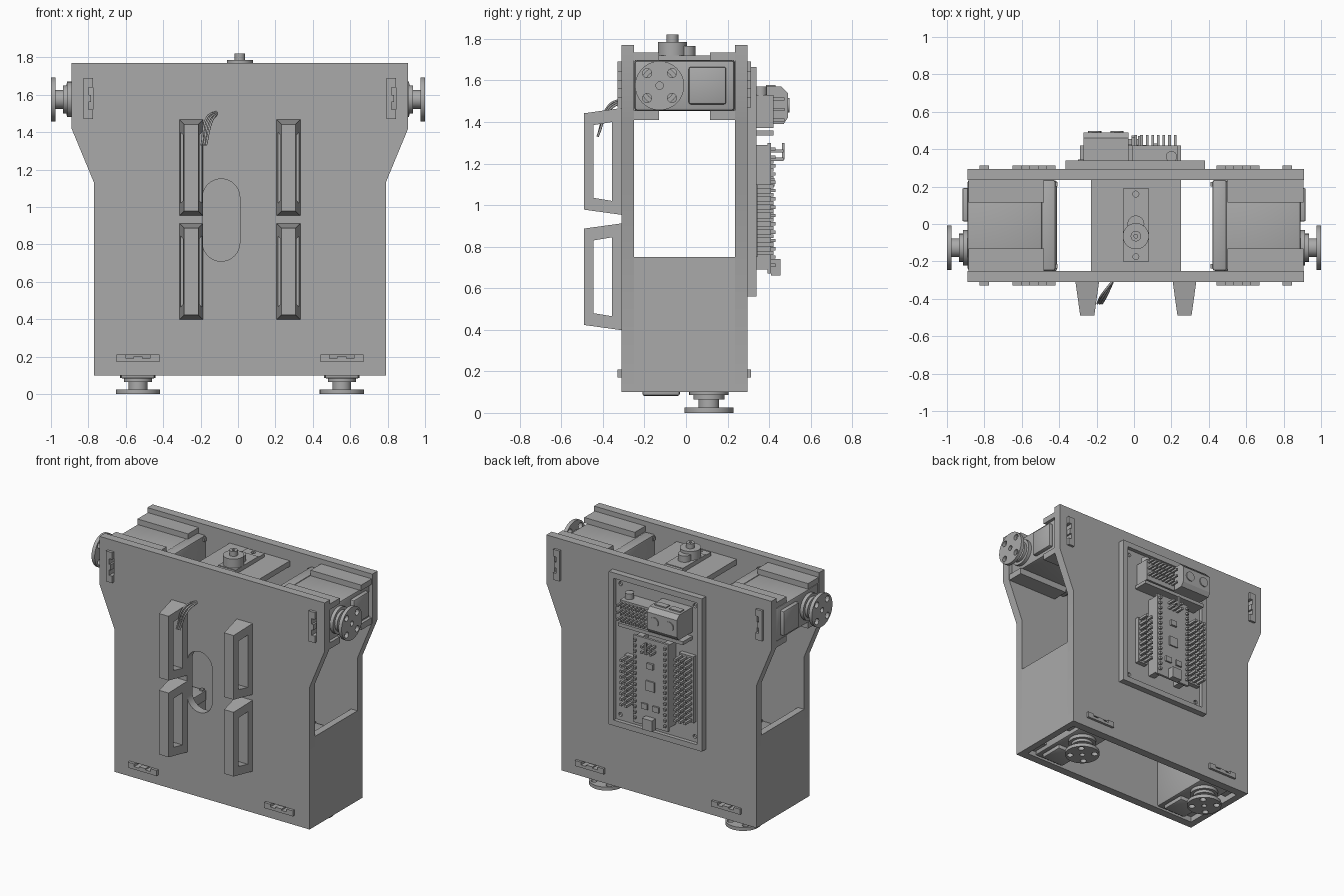
import bpy, bmesh, math
from mathutils import Matrix, Vector

if "Cube" in bpy.data.objects:
    bpy.data.objects.remove(bpy.data.objects["Cube"])

GREY = bpy.data.materials.new("plain grey")
GREY.use_nodes = True
colour = (0.4, 0.4, 0.4, 1)
GREY.diffuse_color = colour
GREY.node_tree.nodes["Principled BSDF"].inputs["Base Color"].default_value = colour


def finish(name, mesh, M=None):
    """Orient, shade and link a mesh as a named part."""
    if M is not None:
        mesh.transform(M)
    bm = bmesh.new()
    bm.from_mesh(mesh)
    bmesh.ops.remove_doubles(bm, verts=bm.verts, dist=1e-5)
    bmesh.ops.recalc_face_normals(bm, faces=bm.faces)
    bm.to_mesh(mesh)
    bm.free()
    mesh.shade_smooth()
    mesh.set_sharp_from_angle(angle=math.radians(30))
    mesh.materials.clear()
    mesh.materials.append(GREY)
    ob = bpy.data.objects.new(name, mesh)
    bpy.context.collection.objects.link(ob)
    return ob


def boxes(name, ranges, M=None, bevel=0):
    """One object from (x0, x1, y0, y1, z0, z1) blocks."""
    bm = bmesh.new()
    for x0, x1, y0, y1, z0, z1 in ranges:
        T = Matrix.Translation(((x0 + x1) / 2, (y0 + y1) / 2, (z0 + z1) / 2))
        bmesh.ops.create_cube(bm, size=1, matrix=T @ Matrix.Diagonal((x1 - x0, y1 - y0, z1 - z0, 1)))
    if bevel:
        bmesh.ops.bevel(bm, geom=bm.edges[:], offset=bevel, segments=2, profile=0.5, affect='EDGES')
    mesh = bpy.data.meshes.new(name)
    bm.to_mesh(mesh)
    bm.free()
    return finish(name, mesh, M)


def plate(name, outlines, w0, w1, axis='z', M=None):
    """Extrude nested outlines; inner outlines become holes."""
    cu = bpy.data.curves.new(name, 'CURVE')
    cu.dimensions, cu.fill_mode, cu.extrude = '2D', 'BOTH', (w1 - w0) / 2
    for pts in outlines:
        sp = cu.splines.new('POLY')
        sp.points.add(len(pts) - 1)
        for p, (u, v) in zip(sp.points, pts):
            p.co = (u, v, 0, 1)
        sp.use_cyclic_u = True
    tmp = bpy.data.objects.new(name + "_outline", cu)
    bpy.context.collection.objects.link(tmp)
    dg = bpy.context.evaluated_depsgraph_get()
    mesh = bpy.data.meshes.new_from_object(tmp.evaluated_get(dg))
    bpy.data.objects.remove(tmp)
    mid = (w0 + w1) / 2
    for vert in mesh.vertices:
        u, v, w = vert.co
        w += mid
        vert.co = {'x': (w, u, v), 'y': (u, w, v), 'z': (u, v, w)}[axis]
    return finish(name, mesh, M)


def rect(u0, u1, v0, v1):
    return [(u0, v0), (u1, v0), (u1, v1), (u0, v1)]


def circle(u, v, r, n=32):
    return [(u + r * math.cos(2 * math.pi * i / n), v + r * math.sin(2 * math.pi * i / n)) for i in range(n)]


# Front and back panels with clip slots, and a cable slot in the front
CX = 0.01
right_edge = [(0.78, 0.1), (0.78, 1.13), (0.9, 1.42), (0.9, 1.77)]
outline = [(CX + x, z) for x, z in right_edge] + [(CX - x, z) for x, z in reversed(right_edge)]
slots = []
for s in (-1, 1):
    slots.append(rect(CX + s * 0.81 - 0.025, CX + s * 0.81 + 0.025, 1.47, 1.69))
    slots.append(rect(CX + s * 0.545 - 0.115, CX + s * 0.545 + 0.115, 0.17, 0.21))
cable = [(-0.09 + 0.1 * math.cos(a), (1.05 if k < 17 else 0.81) + 0.1 * math.sin(a))
         for k in range(34) for a in [math.pi * (k if k < 17 else k - 1) / 16]]
plate("front_panel", [outline, cable] + slots, -0.31, -0.25, 'y')
plate("back_panel", [outline] + slots, 0.235, 0.295, 'y')

# Lower side walls
for s, side in ((-1, "right"), (1, "left")):
    xs = sorted((CX + s * 0.78, CX + s * 0.73))
    boxes(side + "_side_wall", [(*xs, -0.251, 0.236, 0.1, 0.75)])

# Clips standing in the panel slots
for face, ya, yb in (("front", -0.33, -0.27), ("back", 0.255, 0.312)):
    for i, sl in enumerate(slots):
        (u0, v0), (u1, v1) = sl[0], sl[2]
        if u1 - u0 > v1 - v0:
            bits = [(u0, u1, v0, v0 + 0.02), (u0, u0 + 0.05, v0, v1),
                    (u1 - 0.05, u1, v0, v1), (u0 + 0.09, u1 - 0.09, v0, v1 - 0.01)]
        else:
            bits = [(u0, u0 + 0.025, v0, v1), (u0, u1, v0, v0 + 0.05),
                    (u0, u1, v1 - 0.05, v1), (u0, u1 - 0.012, v0 + 0.09, v1 - 0.09)]
        boxes(f"{face}_clip_{i}", [(a, b, ya, yb, c, d) for a, b, c, d in bits])


def servo(name, M):
    """Servo in its own frame: front face at w = 0, disc horn pointing +w."""
    boxes(name + "_case", [(-0.24, 0.24, -0.12, 0.12, -0.4, 0)], M, 0.012)
    boxes(name + "_rear_case", [(-0.243, 0.243, -0.123, 0.123, -0.47, -0.395)], M, 0.012)
    boxes(name + "_cover", [(0.02, 0.2, -0.09, 0.09, -0.01, 0.028)], M, 0.01)
    u = -0.12
    plate(name + "_boss", [circle(u, 0, 0.095)], -0.01, 0.025, 'z', M)
    plate(name + "_collar", [circle(u, 0, 0.075)], 0.025, 0.045, 'z', M)
    plate(name + "_shaft", [circle(u, 0, 0.05)], 0.045, 0.087, 'z', M)
    holes = [circle(u + dx * 0.06, dy * 0.06, 0.022, 16) for dx in (-1, 1) for dy in (-1, 1)]
    plate(name + "_horn", [circle(u, 0, 0.118, 48), circle(u, 0, 0.018, 16)] + holes, 0.085, 0.11, 'z', M)
    screws = [(a - 0.012, a + 0.012, b - 0.012, b + 0.012, -0.48, -0.46) for a in (-0.22, 0.22) for b in (-0.1, 0.1)]
    boxes(name + "_screws", screws, M)


def frame(u, v, w, origin):
    M = Matrix((u, v, w)).transposed().to_4x4()
    M.translation = Vector(origin)
    return M


# Shoulder servos with rails, and hip servos with side rails
for s, side in ((-1, "right"), (1, "left")):
    servo(side + "_shoulder_servo", frame((0, 1, 0), (0, 0, 1), (s, 0, 0), (s * 0.89, -0.007, 1.575)))
    x0, x1 = sorted((CX + s * 0.49, CX + s * 0.895))
    boxes(side + "_shoulder_rails", [(x0, x1, y0, y1, z0, z1)
          for y0, y1 in ((-0.251, -0.13), (0.115, 0.236))
          for z0, z1 in ((1.41, 1.455), (1.695, 1.735))])
    hx = CX + s * 0.545
    servo(side + "_hip_servo", frame((0, -1, 0), (1, 0, 0), (0, 0, -1), (hx, -0.01, 0.11)))
    x0, x1 = sorted((hx + s * 0.12, CX + s * 0.735))
    boxes(side + "_hip_rails", [(x0, x1, -0.251, -0.13, 0.14, 0.52), (x0, x1, 0.115, 0.236, 0.14, 0.52)])

# Neck bridge with its small servo
boxes("neck_bridge", [(-0.23, 0.25, -0.251, 0.236, 1.65, 1.69)])
boxes("neck_servo_case", [(-0.06, 0.08, -0.14, 0.12, 1.46, 1.72)])
plate("neck_servo_flange", [rect(-0.06, 0.08, -0.2, 0.19), circle(CX, 0.16, 0.016, 12),
                            circle(CX, -0.175, 0.016, 12)], 1.69, 1.715)
plate("neck_gearbox", [circle(CX, -0.065, 0.07)], 1.71, 1.785)
plate("neck_gearbox_step", [circle(CX, 0.0, 0.045)], 1.71, 1.765)
plate("neck_shaft", [circle(CX, -0.065, 0.028, 20), circle(CX, -0.065, 0.01, 12)], 1.78, 1.82)

# Tapered front handles
for x, side in ((-0.25, "right"), (0.27, "left")):
    for z, level in ((0.655, "lower"), (1.21, "upper")):
        outer = [(-0.309, -0.257), (-0.309, 0.257), (-0.49, 0.232), (-0.49, -0.232)]
        inner = [(-0.355, -0.19), (-0.355, 0.19), (-0.445, 0.175), (-0.445, -0.175)]
        ob = plate(f"{side}_{level}_handle", [outer, inner], -0.063, 0.063, 'x')
        for v in ob.data.vertices:
            v.co.x = x + v.co.x * (1 - 0.4 * (-0.309 - v.co.y) / 0.18)
            v.co.z += z

# Loose wires at the upper handle
for i in range(3):
    cu = bpy.data.curves.new("wire", 'CURVE')
    cu.dimensions, cu.bevel_depth, cu.bevel_resolution = '3D', 0.006, 2
    sp = cu.splines.new('BEZIER')
    sp.bezier_points.add(2)
    d = i * 0.012
    for p, co in zip(sp.bezier_points, ((-0.11, -0.3, 1.51 - d / 3), (-0.165 + d, -0.37, 1.48 - d), (-0.195 + d, -0.425, 1.33))):
        p.co = co
        p.handle_left_type = p.handle_right_type = 'AUTO'
    cu.materials.append(GREY)
    bpy.context.collection.objects.link(bpy.data.objects.new(f"wire_{i}", cu))

# Electronics tray and base board
plate("tray_rim", [rect(-0.365, 0.38, 0.56, 1.665), rect(-0.325, 0.34, 0.6, 1.625)], 0.29, 0.34, 'y')
corners = [circle(x, z, 0.015, 12) for x in (-0.29, 0.305) for z in (0.64, 1.585)]
plate("base_board", [rect(-0.325, 0.34, 0.6, 1.625)] + corners, 0.29, 0.312, 'y')


def pins(name, xs, zs, y0, y1, r=0.009):
    boxes(name, [(x - r, x + r, y0, y1, z - r, z + r) for x in xs for z in zs])


# Controller board on socket strips
boxes("controller_sockets", [(x - 0.025, x + 0.025, 0.31, 0.395, 0.69, 1.29) for x in (-0.115, 0.105)])
boxes("controller_board", [(-0.145, 0.135, 0.393, 0.41, 0.67, 1.3)])
rows = [0.71 + 0.04 * i for i in range(15)]
pins("controller_pins", (-0.125, 0.115), rows, 0.4, 0.43, 0.008)
boxes("usb_port", [(-0.045, 0.035, 0.408, 0.455, 0.66, 0.74)])
boxes("controller_chips", [(-0.075, -0.025, 0.408, 0.422, 0.79, 0.83), (0.015, 0.065, 0.408, 0.422, 0.79, 0.83),
                           (-0.04, 0.03, 0.408, 0.42, 0.93, 1.0), (-0.03, 0.02, 0.408, 0.425, 1.09, 1.13)])
pins("programming_pins", (-0.04, -0.005, 0.03), (1.22, 1.26), 0.4, 0.47, 0.008)
boxes("bent_pins", [(-0.013, 0.003, 0.462, 0.474, 1.22, 1.3)])

# Header rows beside the controller
boxes("header_bases", [(-0.3, -0.185, 0.31, 0.345, 0.75, 1.23), (0.17, 0.25, 0.31, 0.345, 0.75, 1.1)])
pins("wide_header", (-0.28, -0.242, -0.205), [0.77 + 0.04 * i for i in range(12)], 0.34, 0.42)
pins("narrow_header", (0.19, 0.23), [0.77 + 0.04 * i for i in range(9)], 0.34, 0.42)

# Power terminal and sensor breakout
plate("terminal_block", [[(0.31, 1.39), (0.47, 1.39), (0.49, 1.42), (0.49, 1.54), (0.46, 1.57), (0.31, 1.57)]],
      -0.27, -0.03, 'x')
boxes("terminal_mouths", [(x, x + 0.09, 0.385, 0.43, 1.565, 1.578) for x in (-0.255, -0.14)])
for i, x in enumerate((-0.21, -0.09)):
    plate(f"terminal_screw_{i}", [circle(x, 1.48, 0.035, 16)], 0.485, 0.497, 'y')
boxes("breakout_board", [(-0.27, 0.25, 0.31, 0.42, 1.335, 1.36), (-0.01, 0.235, 0.31, 0.42, 1.37, 1.53)])
pins("breakout_pins", [0.01 + 0.03 * i for i in range(8)], (1.41, 1.46, 1.51), 0.41, 0.475, 0.007)
plate("capacitor", [circle(0.2, 0.36, 0.03, 20)], 1.53, 1.57)
